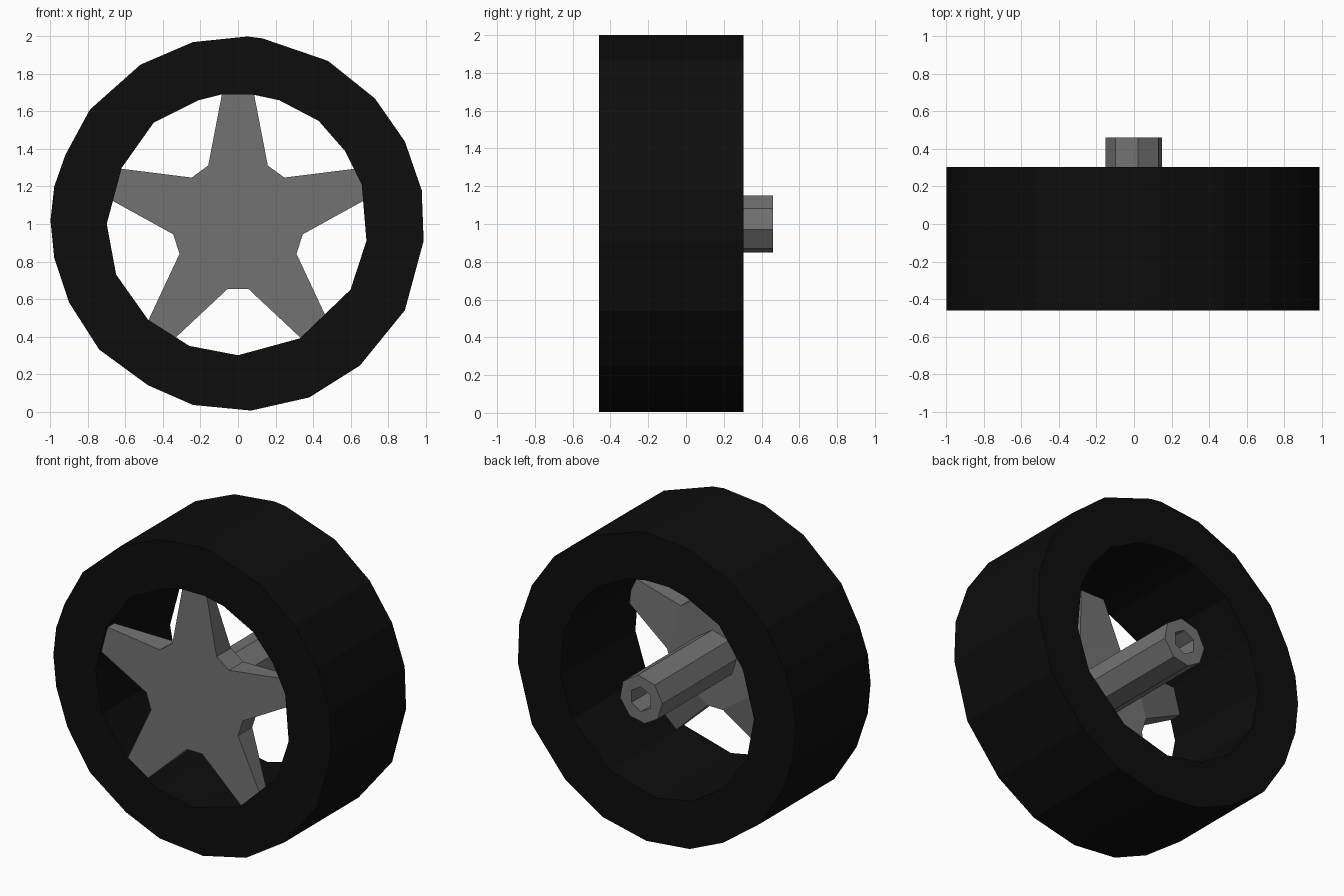
import bpy, bmesh
from math import sin, cos, radians, atan2, hypot

if "Cube" in bpy.data.objects:
    bpy.data.objects.remove(bpy.data.objects["Cube"])


def material(name, v):
    m = bpy.data.materials.new(name)
    m.diffuse_color = (v, v, v, 1)
    m.use_nodes = True
    m.node_tree.nodes["Principled BSDF"].inputs["Base Color"].default_value = m.diffuse_color
    return m


def finish(name, bm, mat):
    bmesh.ops.recalc_face_normals(bm, faces=bm.faces)
    me = bpy.data.meshes.new(name)
    bm.to_mesh(me)
    bm.free()
    me.materials.append(mat)
    ob = bpy.data.objects.new(name, me)
    bpy.context.collection.objects.link(ob)
    return ob


def tube(name, outer, inner, y0, y1, mat):
    """Open-ended thick tube along y; outer/inner are (x, z) loops."""
    bm = bmesh.new()

    def loop(pts, y):
        vs = [bm.verts.new((x, y, z)) for x, z in pts]
        return vs, [bm.edges.new((vs[i - 1], vs[i])) for i in range(len(vs))]

    rings = [[loop(p, y) for y in (y0, y1)] for p in (outer, inner)]
    for (a, _), (b, _) in rings:
        for i in range(len(a)):
            bm.faces.new((a[i - 1], a[i], b[i], b[i - 1]))
    for k in (0, 1):
        bmesh.ops.triangle_fill(bm, edges=rings[0][k][1] + rings[1][k][1], use_beauty=True)
    return finish(name, bm, mat)


def ring(r, angles):
    return [(r * cos(radians(a)), 1 + r * sin(radians(a))) for a in angles]


rubber = material("black_rubber", 0.004)
metal = material("grey_metal", 0.17)

# Tyre: hand-cut, slightly uneven polygon rings
outer = [(.13, 1.99), (.48, 1.87), (.73, 1.67), (.89, 1.44), (.98, 1.18), (.99, .91),
         (.89, .54), (.65, .245), (.38, .075), (.07, .005), (-.24, .035), (-.48, .14),
         (-.74, .33), (-.9, .58), (-.98, .82), (-1, 1.02), (-.98, 1.2), (-.92, 1.37),
         (-.79, 1.61), (-.52, 1.85), (-.24, 1.97), (.05, 2.0)]
inner = [(.08, 1.69), (.22, 1.66), (.43, 1.55), (.57, 1.39), (.66, 1.21), (.685, .91),
         (.6, .65), (.33, .39), (0, .3), (-.26, .35), (-.48, .49), (-.65, .73),
         (-.7, 1), (-.62, 1.3), (-.45, 1.54), (-.21, 1.66), (-.09, 1.69)]
tube("tyre", outer, inner, -.46, .305, rubber)

# Five-spoke star: flat front, back tapering from the middle to the tips
bm = bmesh.new()
front, back = [], []
for i in range(5):
    for r, a, y in ((.35, 27, -.30), (.70, 7, -.38), (.70, -7, -.38), (.35, -27, -.30)):
        t = radians(90 - 72 * i + a)
        x, z = r * cos(t), 1 + r * sin(t)
        front.append(bm.verts.new((x, -.445, z)))
        back.append(bm.verts.new((x, y, z)))
fc, bc = bm.verts.new((0, -.445, 1)), bm.verts.new((0, -.30, 1))
for i in range(20):
    bm.faces.new((front[i - 1], front[i], back[i], back[i - 1]))
for i in range(0, 20, 4):
    for vs, c in ((front, fc), (back, bc)):
        bm.faces.new(vs[i:i + 4])
        bm.faces.new((vs[i], c, vs[i + 3]))
        bm.faces.new((vs[i - 1], c, vs[i]))
bmesh.ops.dissolve_limit(bm, angle_limit=.001, verts=bm.verts, edges=bm.edges)
finish("star_spokes", bm, metal)

# Hollow axle sleeve
tube("axle_sleeve", ring(.153, (82, 32, -11, -58, -100, -140, 176, 130)),
     ring(.08, (90, 30, -30, -90, -150, 150)), -.32, .46, metal)
